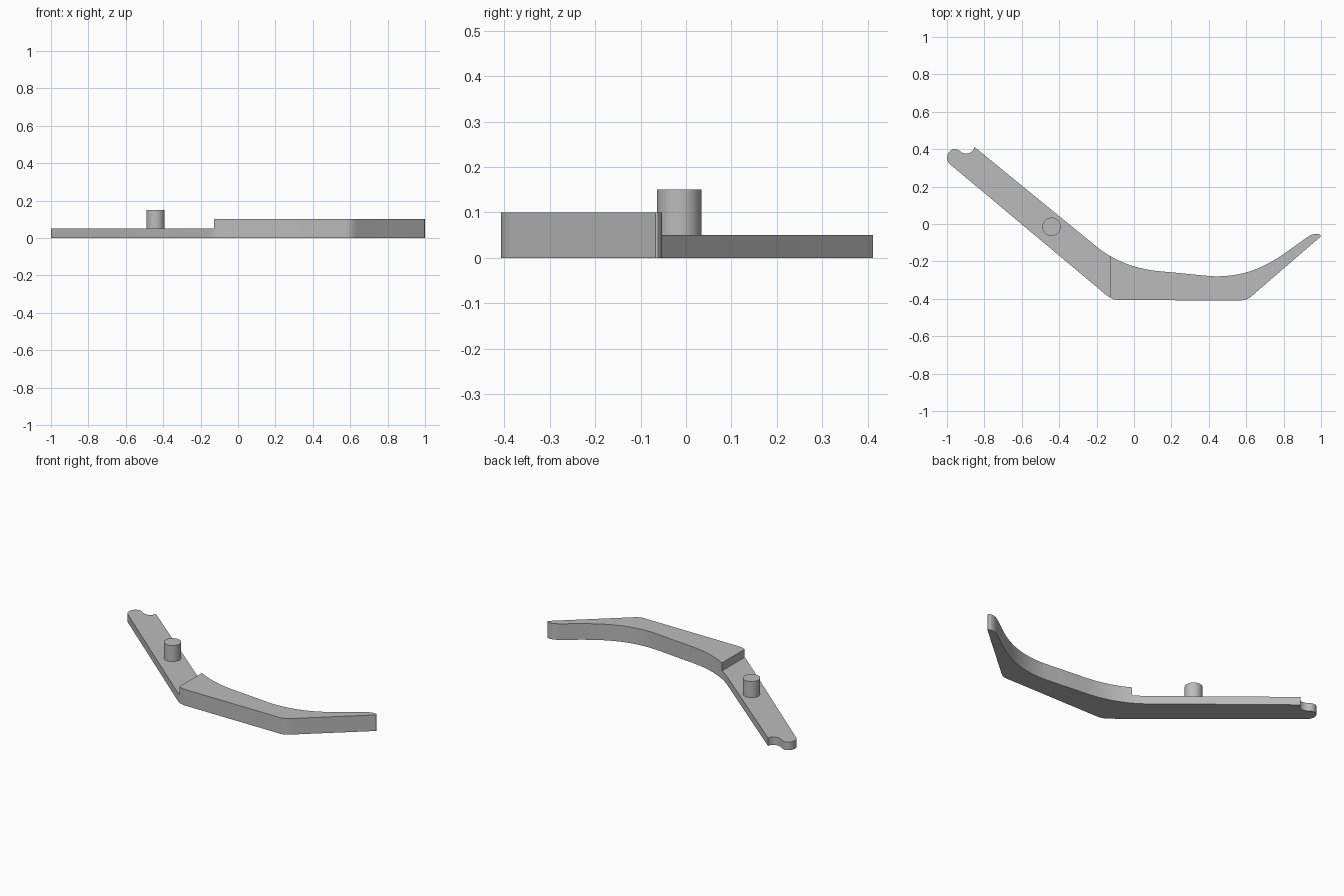
import bpy
import bmesh
from mathutils import Vector

if "Cube" in bpy.data.objects:
    bpy.data.objects.remove(bpy.data.objects["Cube"], do_unlink=True)

STEP_X = -0.128
LOW, HIGH, PEG_TOP = 0.05, 0.10, 0.15

grey = bpy.data.materials.new("plain grey")
grey.use_nodes = True
grey.diffuse_color = (0.5, 0.5, 0.5, 1)
grey.node_tree.nodes["Principled BSDF"].inputs["Base Color"].default_value = (0.5, 0.5, 0.5, 1)


def bezier(a, b, c, d, steps=12):
    """Sample a cubic curve, leaving out its last point."""
    a, b, c, d = (Vector(p) for p in (a, b, c, d))
    out = []
    for i in range(steps):
        t = i / steps
        s = 1 - t
        out.append(a * s**3 + b * 3 * s * s * t + c * 3 * s * t * t + d * t**3)
    return out


def finish(bm, name):
    bmesh.ops.recalc_face_normals(bm, faces=bm.faces[:])
    mesh = bpy.data.meshes.new(name)
    bm.to_mesh(mesh)
    bm.free()
    mesh.materials.append(grey)
    obj = bpy.data.objects.new(name, mesh)
    bpy.context.collection.objects.link(obj)
    bpy.ops.object.select_all(action="DESELECT")
    obj.select_set(True)
    bpy.context.view_layer.objects.active = obj
    bpy.ops.object.shade_smooth_by_angle()
    return obj


def raise_faces(bm, faces, height):
    """Extrude faces straight up."""
    new = bmesh.ops.extrude_face_region(bm, geom=faces)["geom"]
    verts = [g for g in new if isinstance(g, bmesh.types.BMVert)]
    bmesh.ops.translate(bm, verts=verts, vec=(0, 0, height))
    return [g for g in new if isinstance(g, bmesh.types.BMFace)]


# Outline of the lever, counterclockwise from the lower heel
outline = bezier((-0.16, -0.37), (-0.13, -0.395), (-0.11, -0.408), (-0.07, -0.408), 8)
outline += bezier((0.575, -0.408), (0.61, -0.408), (0.63, -0.385), (0.66, -0.358), 8)
# thin tip
outline += bezier((0.998, -0.067), (1.005, -0.052), (0.965, -0.045), (0.93, -0.068), 8)
# concave inner edge
outline += bezier((0.93, -0.068), (0.79, -0.165), (0.67, -0.28), (0.44, -0.28), 16)
outline += bezier((0.44, -0.28), (0.40, -0.28), (0.25, -0.262), (0.13, -0.252), 6)
outline += bezier((0.13, -0.252), (0.0, -0.238), (-0.11, -0.195), (-0.205, -0.118), 14)
# scooped notch and rounded nose
outline += bezier((-0.853, 0.412), (-0.862, 0.372), (-0.905, 0.368), (-0.93, 0.389), 10)
outline += bezier((-0.93, 0.389), (-0.95, 0.407), (-0.975, 0.402), (-0.988, 0.386), 8)
outline += bezier((-0.988, 0.386), (-1.004, 0.365), (-1.004, 0.335), (-0.98, 0.315), 8)

# Lever body: thin arm and thicker blade meeting at a step
bm = bmesh.new()
bm.faces.new([bm.verts.new((p.x, p.y, 0)) for p in outline])
bmesh.ops.bisect_plane(bm, geom=bm.verts[:] + bm.edges[:] + bm.faces[:],
                       plane_co=(STEP_X, 0, 0), plane_no=(1, 0, 0))
top = raise_faces(bm, bm.faces[:], LOW)
blade = [f for f in top if f.calc_center_median().x > STEP_X]
raise_faces(bm, blade, HIGH - LOW)
finish(bm, "lever_body")

# Pivot peg standing on the arm
bm = bmesh.new()
bmesh.ops.create_cone(bm, cap_ends=True, segments=48, radius1=0.049, radius2=0.049,
                      depth=PEG_TOP - LOW)
bmesh.ops.translate(bm, verts=bm.verts[:], vec=(-0.441, -0.015, (PEG_TOP + LOW) / 2))
finish(bm, "pivot_peg")
